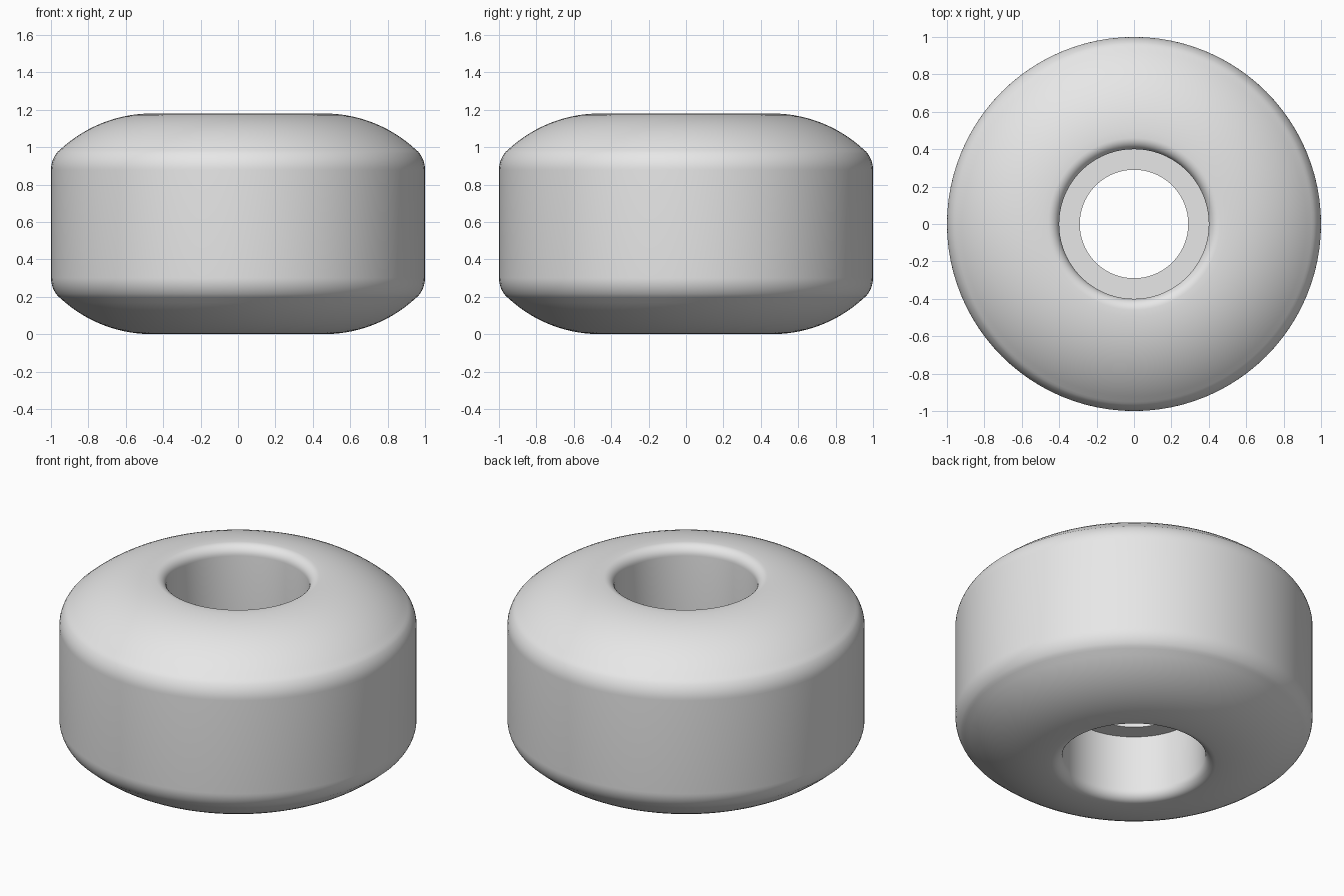
import bpy, bmesh, math

cube = bpy.data.objects.get("Cube")
if cube:
    bpy.data.objects.remove(cube, do_unlink=True)

HEIGHT = 1.18
MID = HEIGHT / 2
STEPS = 96


def arc(cx, cz, radius, start, end, count):
    """Points on an arc in the radius/height plane, angles in degrees."""
    pts = []
    for i in range(count + 1):
        a = math.radians(start + (end - start) * i / count)
        pts.append((cx + radius * math.cos(a), cz + radius * math.sin(a)))
    return pts


# Upper half of the section: core, bearing ledge, lip, domed face, shoulder
upper = [(0.29, 0.78), (0.40, 0.78)]
upper += arc(0.46, HEIGHT - 0.06, 0.06, 180, 90, 8)
upper += arc(0.46, HEIGHT - 0.72, 0.72, 90, 47, 14)[1:]
upper += arc(0.85, 0.878, 0.15, 47, 0, 8)[1:]

# Lower half mirrors the upper one
section = upper + [(r, 2 * MID - z) for r, z in reversed(upper)]

# Revolve the closed section about the z axis
bm = bmesh.new()
rings = []
for s in range(STEPS):
    a = 2 * math.pi * s / STEPS
    rings.append([bm.verts.new((r * math.cos(a), r * math.sin(a), z)) for r, z in section])
n = len(section)
for s in range(STEPS):
    here, after = rings[s], rings[(s + 1) % STEPS]
    for i in range(n):
        j = (i + 1) % n
        bm.faces.new((here[i], here[j], after[j], after[i]))
bmesh.ops.recalc_face_normals(bm, faces=bm.faces)
mesh = bpy.data.meshes.new("wheel")
bm.to_mesh(mesh)
bm.free()
wheel = bpy.data.objects.new("wheel", mesh)
bpy.context.collection.objects.link(wheel)

# Plain light grey
mat = bpy.data.materials.new("light_grey")
mat.use_nodes = True
grey = (0.8, 0.8, 0.8, 1)
mat.diffuse_color = grey
mat.node_tree.nodes["Principled BSDF"].inputs["Base Color"].default_value = grey
mesh.materials.append(mat)

# Smooth shading with crisp ledge corners
bpy.ops.object.select_all(action="DESELECT")
wheel.select_set(True)
bpy.context.view_layer.objects.active = wheel
bpy.ops.object.shade_smooth_by_angle(angle=math.radians(30))
